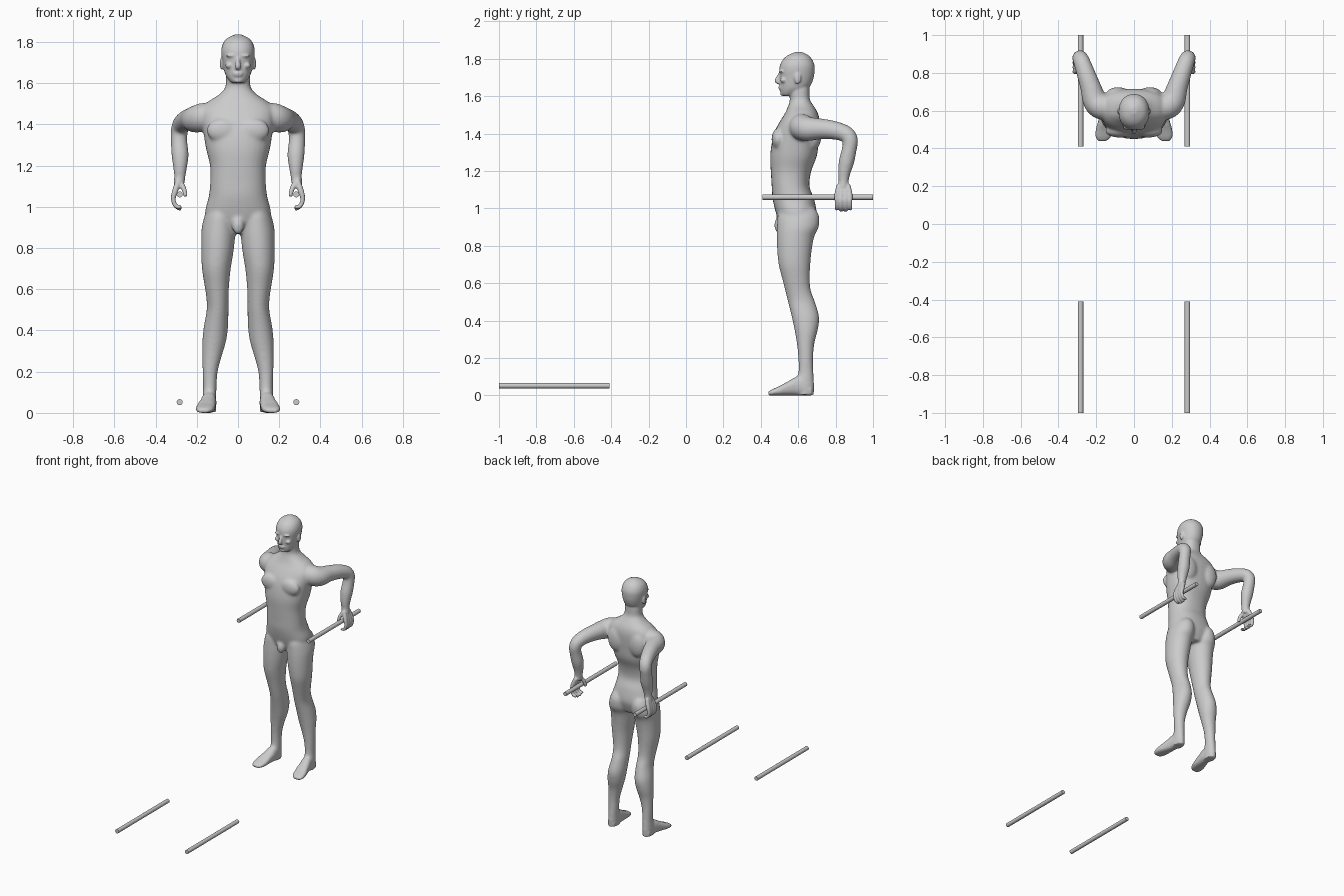
import bpy, bmesh, math
from mathutils import Vector, Matrix

bm = bmesh.new()


def catmull(rows, steps=4):
    """Smoothly interpolate a list of number tuples."""
    out = []
    for i in range(len(rows) - 1):
        p0, p1, p2, p3 = (rows[max(i - 1, 0)], rows[i], rows[i + 1],
                          rows[min(i + 2, len(rows) - 1)])
        for k in range(steps):
            t = k / steps
            out.append(tuple(0.5 * (2 * b + (c - a) * t + (2 * a - 5 * b + 4 * c - d) * t * t
                                    + (3 * b - a - 3 * c + d) * t ** 3)
                             for a, b, c, d in zip(p0, p1, p2, p3)))
    return out + [tuple(rows[-1])]


def loft(rings, side=1, power=2.0, n=28):
    """Skin rings given as (centre, u, v); side=-1 mirrors in x."""
    loops = []
    for c, u, v in rings:
        loop = []
        for k in range(n):
            a = math.tau * k / n
            ca, sa = math.cos(a), math.sin(a)
            p = (c + u * math.copysign(abs(ca) ** (2 / power), ca)
                 + v * math.copysign(abs(sa) ** (2 / power), sa))
            loop.append(bm.verts.new((p.x * side, p.y, p.z)))
        loops.append(loop)
    for a, b in zip(loops, loops[1:]):
        for k in range(n):
            j = (k + 1) % n
            bm.faces.new((a[k], a[j], b[j], b[k]))
    bm.faces.new(loops[0])
    bm.faces.new(loops[-1])


def upright(rows, side=1, power=2.0):
    """Rows: z, centre x, half width, front y, back y."""
    loft([(Vector((cx, (f + b) / 2, z)), Vector((rx, 0, 0)), Vector((0, (b - f) / 2, 0)))
          for z, cx, rx, f, b in catmull(rows)], side, power)


def tube(rows, side=1, n=20):
    """Rows: x, y, z, radius."""
    rows = catmull(rows)
    pts = [Vector(r[:3]) for r in rows]
    u, rings = Vector((0.1, 1, 0.2)), []
    for i, p in enumerate(pts):
        t = (pts[min(i + 1, len(pts) - 1)] - pts[max(i - 1, 0)]).normalized()
        u = (u - t * u.dot(t)).normalized()
        rings.append((p, u * rows[i][3], t.cross(u) * rows[i][3]))
    loft(rings, side, 2.0, n)


def blob(loc, size):
    bmesh.ops.create_uvsphere(bm, u_segments=24, v_segments=16, radius=1,
                              matrix=Matrix.Translation(loc) @ Matrix.Diagonal((*size, 1)))


# Torso and neck
upright([(.87, 0, .06, .53, .67), (.92, 0, .13, .50, .69), (.97, 0, .16, .482, .70),
         (1.05, 0, .142, .463, .685), (1.12, 0, .135, .458, .66), (1.2, 0, .136, .453, .67),
         (1.28, 0, .155, .450, .70), (1.36, 0, .168, .460, .71), (1.42, 0, .178, .478, .715),
         (1.47, 0, .18, .505, .715), (1.51, 0, .145, .53, .705), (1.545, 0, .092, .545, .685),
         (1.58, 0, .062, .555, .663), (1.63, 0, .058, .55, .66), (1.67, 0, .055, .55, .66)],
        power=2.3)
blob((0, .497, .91), (.03, .025, .045))

# Head and face
upright([(1.602, 0, .03, .515, .57), (1.613, 0, .042, .507, .60), (1.635, 0, .058, .503, .645),
         (1.66, 0, .067, .502, .668), (1.70, 0, .075, .501, .683), (1.74, 0, .081, .499, .688),
         (1.77, 0, .08, .504, .686), (1.80, 0, .069, .522, .672), (1.82, 0, .049, .547, .652),
         (1.836, 0, .015, .585, .62)], power=2.15)
tube([(0, .507, 1.73, .008), (0, .495, 1.705, .010), (0, .486, 1.683, .013), (0, .497, 1.674, .012)])
blob((0, .505, 1.648), (.026, .011, .006))
blob((0, .506, 1.638), (.022, .011, .006))
blob((0, .516, 1.613), (.022, .013, .012))

for s in (1, -1):
    # Brow, cheek and ear
    blob((s * .030, .512, 1.733), (.028, .014, .008))
    blob((s * .042, .522, 1.685), (.020, .018, .015))
    blob((s * .079, .597, 1.695), (.009, .018, .031))
    # Chest and shoulder blade
    blob((s * .075, .492, 1.37), (.078, .035, .058))
    blob((s * .085, .685, 1.40), (.065, .04, .09))
    # Leg
    upright([(1.0, .085, .055, .51, .69), (.96, .088, .073, .49, .712), (.90, .093, .083, .486, .71),
             (.85, .096, .082, .485, .686), (.78, .1, .078, .487, .673), (.7, .105, .07, .495, .665),
             (.62, .103, .06, .515, .662), (.56, .1, .054, .53, .668), (.5, .099, .053, .545, .69),
             (.42, .107, .059, .565, .712), (.35, .115, .058, .58, .705), (.28, .125, .048, .592, .687),
             (.2, .135, .037, .6, .68), (.12, .137, .033, .6, .682), (.06, .139, .034, .58, .685),
             (.004, .139, .032, .585, .683)], s)
    # Foot
    foot = [(.672, .14, .028, .05), (.60, .141, .036, .10), (.55, .148, .040, .078),
            (.50, .157, .045, .05), (.46, .163, .040, .032), (.44, .166, .022, .02)]
    loft([(Vector((cx, y, h / 2)), Vector((rx, 0, 0)), Vector((0, 0, h / 2)))
          for y, cx, rx, h in catmull(foot)], s, 2.5)
    # Shoulder, upper arm bent back, forearm hanging down
    tube([(.10, .62, 1.44, .06), (.165, .62, 1.435, .07), (.205, .65, 1.425, .066),
          (.228, .72, 1.425, .056), (.252, .79, 1.418, .05), (.275, .855, 1.398, .045),
          (.285, .878, 1.365, .042), (.286, .874, 1.32, .04), (.281, .858, 1.25, .042),
          (.281, .846, 1.19, .034), (.283, .842, 1.14, .027), (.287, .84, 1.11, .026)], s)
    # Fingers wrapped round the outside of the bar, and thumb inside
    for i in range(4):
        d = (i - 1.5) * .024
        tip = .978 + (.012 if i in (0, 3) else 0)
        tube([(.287, .842 + d * .6, 1.125, .016), (.306, .842 + d * .95, 1.075, .0145),
              (.314, .842 + d, 1.035, .0115), (.300, .842 + d, 1.002, .0105),
              (.275, .842 + d, tip + .01, .010)], s, 12)
    tube([(.282, .825, 1.12, .015), (.262, .808, 1.085, .0125), (.254, .80, 1.05, .010)], s, 12)

bmesh.ops.recalc_face_normals(bm, faces=bm.faces)
mesh = bpy.data.meshes.new("body")
bm.to_mesh(mesh)
bm.free()
body = bpy.data.objects.new("body", mesh)
bpy.context.collection.objects.link(body)
bpy.context.view_layer.objects.active = body
body.select_set(True)

# Fuse the parts into one skin
fuse = body.modifiers.new("fuse", 'REMESH')
fuse.mode = 'VOXEL'
fuse.voxel_size = .0055
bpy.ops.object.modifier_apply(modifier="fuse")

# Soften the torso and limbs strongly, head, hands and feet lightly
group = body.vertex_groups.new(name="soft")
group.add([v.index for v in body.data.vertices
           if .06 < v.co.z < 1.59 and not (v.co.z < 1.14 and abs(v.co.x) > .225)], 1, 'REPLACE')
soft = body.modifiers.new("soft", 'SMOOTH')
soft.factor, soft.iterations, soft.vertex_group = .5, 30, "soft"
fine = body.modifiers.new("fine", 'SMOOTH')
fine.factor, fine.iterations = .5, 3
bpy.ops.object.shade_smooth()

# Two high bars held in the hands, two low bars in front
for label, y, z in (("high_bar", .703, 1.06), ("low_bar", -.705, .052)):
    for s, name in ((1, "left"), (-1, "right")):
        bpy.ops.mesh.primitive_cylinder_add(vertices=24, radius=.0145, depth=.59,
                                            location=(s * .283, math.copysign(.705, y), z),
                                            rotation=(math.pi / 2, 0, 0))
        bpy.context.object.name = f"{label}_{name}"
        bpy.ops.object.shade_smooth_by_angle()
